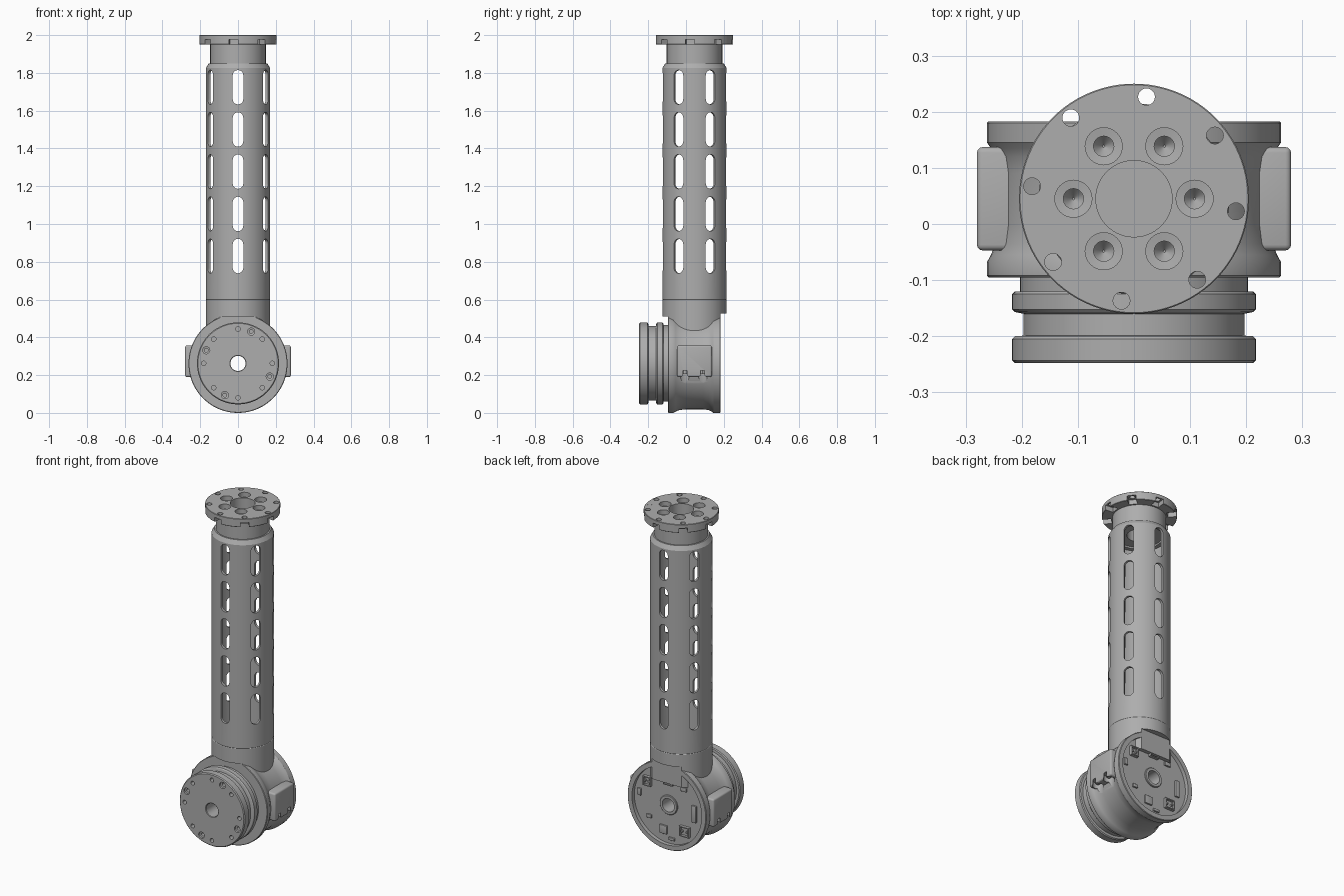
import bpy, bmesh, math
from math import sin, cos, pi, radians
from mathutils import Matrix, Vector

if "Cube" in bpy.data.objects:
    bpy.data.objects.remove(bpy.data.objects["Cube"])

metal = bpy.data.materials.new("grey_metal")
metal.use_nodes = True
metal.diffuse_color = (0.42, 0.42, 0.42, 1)
metal.node_tree.nodes["Principled BSDF"].inputs["Base Color"].default_value = (0.42, 0.42, 0.42, 1)

TUBE = Matrix.Translation((0, 0.045, 0))                                  # upright axis
JOINT = Matrix.Translation((0, 0, 0.262)) @ Matrix.Rotation(-pi / 2, 4, 'X')  # local z runs to +y


def finish(bm, name, m):
    bm.transform(m)
    bmesh.ops.recalc_face_normals(bm, faces=bm.faces)
    me = bpy.data.meshes.new(name)
    bm.to_mesh(me)
    bm.free()
    ob = bpy.data.objects.new(name, me)
    bpy.context.collection.objects.link(ob)
    me.materials.append(metal)
    return ob


def lathe(name, profile, m, n=96, ring=True):
    """Spin (radius, height) points; ring closes the section, otherwise the ends are capped."""
    bm = bmesh.new()
    rows = [[bm.verts.new((r * cos(2 * pi * i / n), r * sin(2 * pi * i / n), h)) for i in range(n)]
            for r, h in profile]
    pairs = list(zip(rows, rows[1:])) + ([(rows[-1], rows[0])] if ring else [])
    for a, b in pairs:
        for i in range(n):
            j = (i + 1) % n
            bm.faces.new((a[i], a[j], b[j], b[i]))
    if not ring:
        bm.faces.new(rows[0])
        bm.faces.new(rows[-1])
    return finish(bm, name, m)


def box(name, lo, hi, m=Matrix(), bevel=0):
    bm = bmesh.new()
    bmesh.ops.create_cube(bm, size=1)
    lo, hi = Vector(lo), Vector(hi)
    bm.transform(Matrix.Translation((lo + hi) / 2) @ Matrix.Diagonal((*(hi - lo), 1)))
    if bevel:
        bmesh.ops.bevel(bm, geom=bm.edges[:], offset=bevel, segments=3, profile=0.5, affect='EDGES')
    return finish(bm, name, m)


def rod(r, h0, h1, m, n=24):
    return lathe("cutter", [(r, h0), (r, h1)], m, n, ring=False)


def capsule(r, half, d0, d1, m, n=10):
    """Rounded slot standing along z, cut towards -y."""
    pts = [(r * cos(pi * i / n), half + r * sin(pi * i / n)) for i in range(n + 1)]
    pts += [(-x, -z) for x, z in pts]
    bm = bmesh.new()
    a = [bm.verts.new((x, -d0, z)) for x, z in pts]
    b = [bm.verts.new((x, -d1, z)) for x, z in pts]
    bm.faces.new(a)
    bm.faces.new(b)
    for i in range(len(pts)):
        j = (i + 1) % len(pts)
        bm.faces.new((a[i], a[j], b[j], b[i]))
    return finish(bm, "cutter", m)


def join(name, objs):
    bm = bmesh.new()
    for o in objs:
        bm.from_mesh(o.data)
        bpy.data.objects.remove(o)
    return finish(bm, name, Matrix())


def cut(ob, cutters):
    tool = join("cutter", cutters)
    tool.hide_render = True
    mod = ob.modifiers.new("cut", 'BOOLEAN')
    mod.operation, mod.solver, mod.object = 'DIFFERENCE', 'EXACT', tool
    bpy.context.view_layer.objects.active = ob
    bpy.ops.object.modifier_apply(modifier=mod.name)
    bpy.data.objects.remove(tool)


def polar(base, r, deg, h=0):
    a = radians(deg)
    return base @ Matrix.Translation((r * cos(a), r * sin(a), h))


parts = []

# Slotted tube
tube = lathe("slotted_tube", [(.155, .6), (.168, .6), (.17, .603), (.17, 1.825), (.155, 1.85), (.13, 1.85),
                              (.13, 1.83), (.155, 1.83)], TUBE)
cut(tube, [capsule(.028, .063, .1, .25,
                   TUBE @ Matrix.Rotation(radians(60 * k), 4, 'Z') @ Matrix.Translation((0, 0, .83 + .2235 * i)))
           for k in range(6) for i in range(5)])
parts.append(tube)

# Top flange with neck: radial notches below, bolt holes and counterbores
flange = lathe("top_flange", [(.068, 1.84), (.147, 1.84), (.147, 1.95), (.203, 1.95), (.205, 1.952),
                              (.205, 1.998), (.203, 2), (.068, 2)], TUBE)
angles = [83 + 45 * k for k in range(8)]
cut(flange, [box("cutter", (.155, -.024, 1.93), (.25, .024, 1.978),
                 TUBE @ Matrix.Rotation(radians(a), 4, 'Z')) for a in angles])
cut(flange, [rod(.015, 1.9, 2.1, polar(TUBE, .183, a)) for a in angles])
cut(flange, [lathe("cutter", [(.002, 1.93), (.018, 1.95), (.018, 1.97), (.033, 1.972), (.033, 2.1)],
                   polar(TUBE, .108, 60 * k), 32, ring=False) for k in range(6)])
parts.append(flange)
parts.append(rod(.013, 1.98, 2.001, polar(TUBE, .182, 16)))
parts[-1].name = "flange_pin"

# Tube base, trimmed flush with the joint housing
base = lathe("tube_base", [(.17, .4), (.17, .597), (.168, .6)], TUBE, ring=False)
cut(base, [box("cutter", (-.3, -.3, .3), (.3, -.095, .51)), box("cutter", (-.3, .183, .3), (.3, .4, .525))])
parts.append(base)

# Joint housing: waisted drum with an open rear recess
housing = lathe("joint_housing", [(.04, -.095), (.259, -.095), (.262, -.092), (.262, -.068), (.255, -.055),
                                  (.247, -.035), (.243, 0), (.243, .09), (.247, .12), (.255, .135), (.262, .145),
                                  (.262, .18), (.259, .183), (.232, .183), (.232, .16), (.04, .16)], JOINT)


def bolt_pockets():
    return [rod(.03, .05, .225, Matrix.Translation((s * .252, y, 0))) for s in (-1, 1) for y in (-.005, .088)]


cut(housing, bolt_pockets() + [box("cutter", (-.032, -.2, .488), (.032, -.08, .6)),
                               box("cutter", (-.05, .165, .48), (.05, .3, .6))])
parts.append(housing)

# Side pads with bolts
for side, s in (("left", 1), ("right", -1)):
    x0, x1 = sorted((s * .16, s * .28))
    pad = box(side + "_pad", (x0, -.047, .19), (x1, .137, .357), bevel=.01)
    cut(pad, bolt_pockets())
    parts.append(pad)
    for y in (-.005, .088):
        parts.append(rod(.014, .205, .23, Matrix.Translation((s * .252, y, 0)), 12))
        parts[-1].name = side + "_pad_bolt"

# Front output flange with grooves and a bolt circle
output = lathe("output_flange", [(.04, -.245), (.043, -.248), (.212, -.248), (.217, -.243), (.217, -.205),
                                 (.212, -.2), (.197, -.199), (.197, -.16), (.212, -.157), (.217, -.152),
                                 (.217, -.125), (.212, -.12), (.203, -.12), (.203, -.09), (.04, -.09)], JOINT)
cut(output, [rod(.012, -.3, -.22, polar(JOINT, .182, 45 * k), 20) for k in range(8)]
    + [lathe("cutter", [(.01, -.21), (.01, -.235), (.019, -.237), (.019, -.3)],
             polar(JOINT, .182, 22.5 + 90 * k), 20, ring=False) for k in range(4)])
parts.append(output)

# Rear electronics: hub ring, connectors and small chips (x, z from axis, half width, half height, depth)
parts.append(lathe("rear_hub", [(.04, .155), (.058, .155), (.058, .166), (.055, .169), (.04, .169)], JOINT, 48))
sockets = [(0, .145, .03, .022), (.14, .11, .025, .028), (-.11, -.13, .032, .03)]
for x, z, w, h in sockets:
    sock = box("socket", (x - w, .155, .262 + z - h), (x + w, .178, .262 + z + h))
    cut(sock, [box("cutter", (x - w + .006, .163, .262 + z - h + .006), (x + w - .006, .2, .262 + z + h - .006))])
    parts.append(sock)
    for k in (-1, 1):
        parts.append(box("socket_pin", (x + k * w / 2 - .005, .155, .262 + z - .005),
                         (x + k * w / 2 + .005, .176, .262 + z + .005)))
for x, z, w, h in [(-.17, -.01, .014, .05), (.035, -.155, .025, .025), (.195, .03, .012, .02),
                   (-.1, .12, .02, .012), (.13, -.1, .016, .01), (-.02, -.2, .02, .008), (.09, .185, .015, .008)]:
    parts.append(box("chip", (x - w, .155, .262 + z - h), (x + w, .17, .262 + z + h), bevel=.002))

# Smooth round walls, keep edges crisp
bpy.ops.object.select_all(action='DESELECT')
for o in parts:
    o.select_set(True)
bpy.context.view_layer.objects.active = parts[0]
bpy.ops.object.shade_smooth_by_angle(angle=radians(30))
